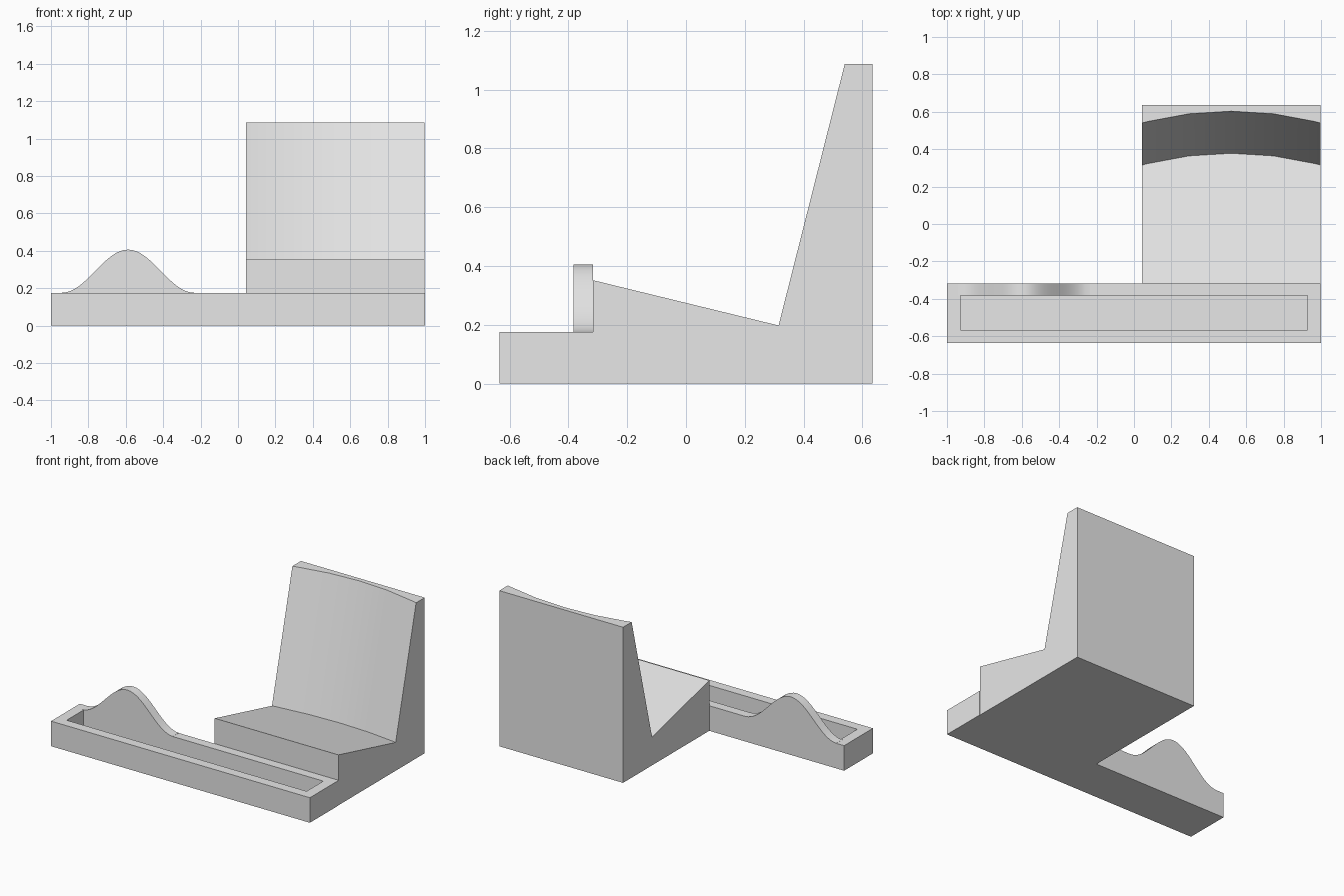
import bpy, bmesh, math

cube = bpy.data.objects.get("Cube")
if cube:
    bpy.data.objects.remove(cube, do_unlink=True)

grey = bpy.data.materials.new("light_grey")
grey.use_nodes = True
grey.diffuse_color = (0.8, 0.8, 0.8, 1)
grey.node_tree.nodes["Principled BSDF"].inputs["Base Color"].default_value = (0.8, 0.8, 0.8, 1)

RIM = 0.175        # tray height
JOIN = -0.317      # where tray and stand meet
BACK = 0.635


def finish(name, bm, smooth=False):
    bmesh.ops.recalc_face_normals(bm, faces=bm.faces[:])
    mesh = bpy.data.meshes.new(name)
    bm.to_mesh(mesh)
    bm.free()
    mesh.materials.append(grey)
    obj = bpy.data.objects.new(name, mesh)
    bpy.context.collection.objects.link(obj)
    if smooth:
        bpy.ops.object.select_all(action='DESELECT')
        obj.select_set(True)
        bpy.context.view_layer.objects.active = obj
        bpy.ops.object.shade_smooth_by_angle(angle=math.radians(30))
    return obj


def loft(name, sections):
    """Skin a row of matching closed sections and cap both ends."""
    bm = bmesh.new()
    rings = [[bm.verts.new(p) for p in s] for s in sections]
    for a, b in zip(rings, rings[1:]):
        for i in range(len(a)):
            j = (i + 1) % len(a)
            bm.faces.new((a[i], a[j], b[j], b[i]))
    bm.faces.new(rings[0])
    bm.faces.new(rings[-1])
    return finish(name, bm, smooth=True)


# Long tray with a deep rectangular recess
def rect(bm, x0, x1, y0, y1, z):
    return [bm.verts.new((x, y, z)) for x, y in ((x0, y0), (x1, y0), (x1, y1), (x0, y1))]


bm = bmesh.new()
rings = [rect(bm, -1, 1, -BACK, JOIN, 0),
         rect(bm, -1, 1, -BACK, JOIN, RIM),
         rect(bm, -0.927, 0.927, -0.567, -0.382, RIM),
         rect(bm, -0.927, 0.927, -0.567, -0.382, 0.055)]
for a, b in zip(rings, rings[1:]):
    for i in range(4):
        j = (i + 1) % 4
        bm.faces.new((a[i], a[j], b[j], b[i]))
bm.faces.new(rings[0])
bm.faces.new(rings[-1])
finish("tray", bm)

# Sloped stand with a hollow, curved backrest
RADIUS, MID, HALF = 1.84, 0.52, 0.478
sections = []
for dx in (-HALF, -0.447, -0.226, 0, 0.226, 0.447, HALF):
    hollow = math.sqrt(RADIUS**2 - dx**2) - RADIUS
    fold, top = 0.378 + hollow, 0.603 + hollow
    profile = [(JOIN, 0), (BACK, 0), (BACK, 1.087), (top, 1.087),
               (fold, 0.352 - 0.244 * (fold - JOIN)), (JOIN, 0.352)]
    sections.append([(MID + dx, y, z) for y, z in profile])
loft("stand", sections)

# Bell-shaped ridge on the rear rim of the tray
STEPS, WIDTH, PEAK = 32, 0.352, 0.23
sections = []
for k in range(STEPS + 1):
    t = 2 * k / STEPS - 1
    z = RIM + 0.001 + PEAK * (1 + math.cos(math.pi * t)) / 2
    x = -0.588 + WIDTH * t
    sections.append([(x, -0.382, RIM), (x, JOIN, RIM), (x, JOIN, z), (x, -0.382, z)])
loft("ridge", sections)
